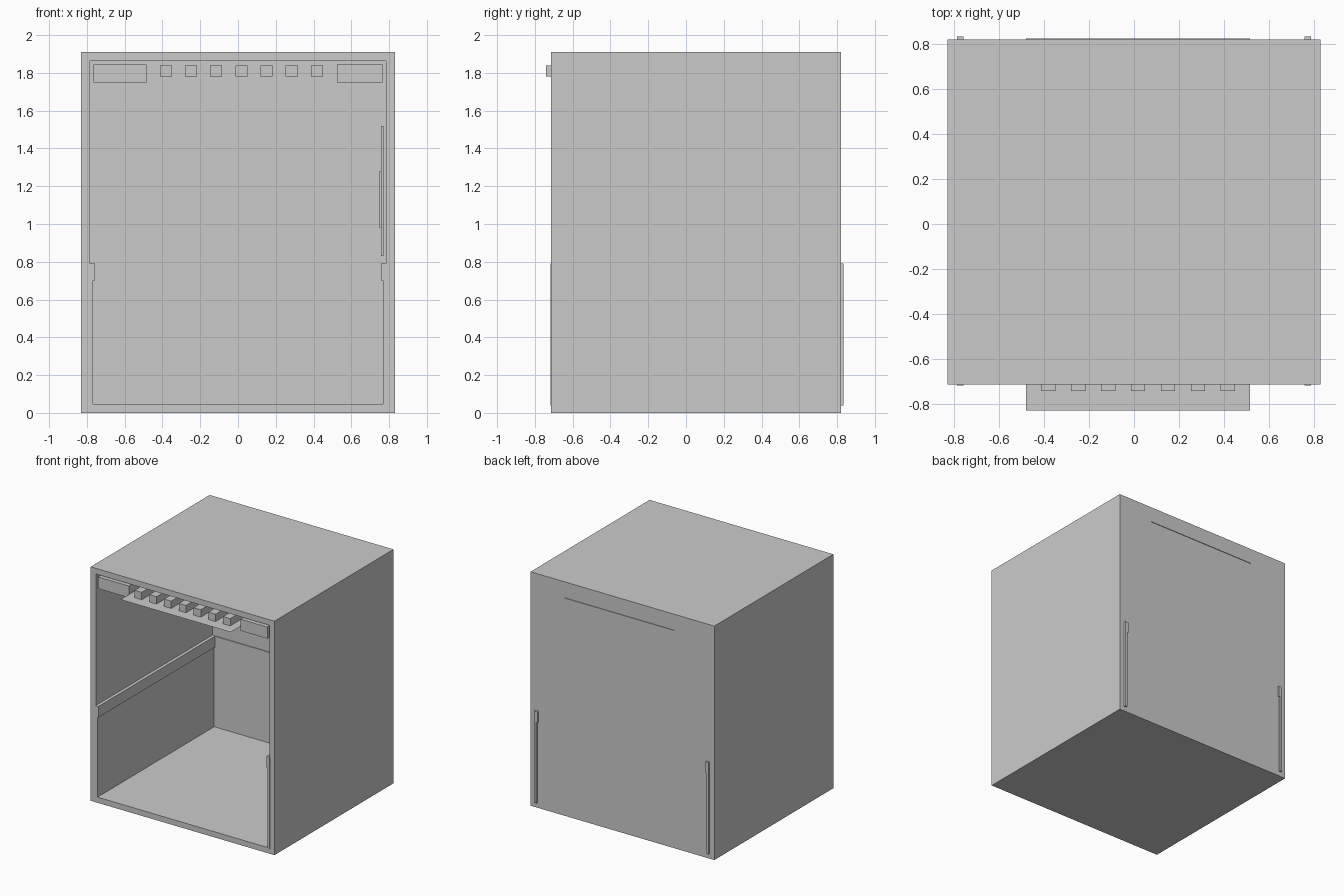
import bpy
import bmesh

cube = bpy.data.objects.get("Cube")
if cube:
    bpy.data.objects.remove(cube, do_unlink=True)

grey = bpy.data.materials.new("light_grey")
grey.use_nodes = True
COLOUR = (0.6, 0.6, 0.6, 1)
grey.diffuse_color = COLOUR
grey.node_tree.nodes["Principled BSDF"].inputs["Base Color"].default_value = COLOUR


def finish(bm, name):
    bmesh.ops.recalc_face_normals(bm, faces=bm.faces)
    mesh = bpy.data.meshes.new(name)
    bm.to_mesh(mesh)
    bm.free()
    mesh.materials.append(grey)
    obj = bpy.data.objects.new(name, mesh)
    bpy.context.collection.objects.link(obj)
    return obj


def box_mesh(x, y, z):
    """Box spanning the three (low, high) ranges."""
    bm = bmesh.new()
    bmesh.ops.create_cube(bm, size=1)
    for v in bm.verts:
        for i, (low, high) in enumerate((x, y, z)):
            v.co[i] = low if v.co[i] < 0 else high
    return bm


def box(name, x, y, z):
    return finish(box_mesh(x, y, z), name)


FRONT, BACK, INNER_BACK = -0.715, 0.82, 0.79
WALL, INNER_X, CEILING = 0.065, 0.765, 1.845

# Cabinet: a box with an inset front pushed back to hollow it out
bm = box_mesh((-0.83, 0.83), (FRONT, BACK), (0, 1.91))
front = min(bm.faces, key=lambda f: f.calc_center_median().y)
bmesh.ops.inset_region(bm, faces=[front], thickness=WALL)
pushed = bmesh.ops.extrude_discrete_faces(bm, faces=[front])["faces"][0]
for v in pushed.verts:
    v.co.y = INNER_BACK
finish(bm, "cabinet")

# Ceiling blocks either side of the sliding shelf
box("ceiling_block_right", (-INNER_X, -0.485), (FRONT, INNER_BACK), (1.75, CEILING))
box("ceiling_block_left", (0.525, INNER_X), (FRONT, INNER_BACK), (1.75, CEILING))

# Paper-thin shelf running through the full depth
bm = bmesh.new()
corners = ((-0.48, -0.83), (0.515, -0.83), (0.515, 0.825), (-0.48, 0.825))
bm.faces.new([bm.verts.new((x, y, 1.78)) for x, y in corners])
finish(bm, "sliding_shelf")

# Row of seven small blocks on the shelf
for i in range(7):
    x = -0.382 + i * 0.1333
    box(f"shelf_block_{i + 1}", (x - 0.032, x + 0.032), (-0.742, -0.5), (1.78, 1.84))

# Side liners, each with a slightly thicker lip along the top
for side, s in (("left", 1), ("right", -1)):
    for part, inner, low, high in (("liner", 0.768, 0.04, 0.7), ("lip", 0.758, 0.7, 0.79)):
        box(f"{side}_{part}", sorted((s * inner, s * 0.788)), (FRONT - 0.003, 0.835), (low, high))

# Lip across the back wall
box("back_lip", (-0.76, 0.76), (0.783, 0.8), (0.7, 0.79))

# Thin panel on the inside of the left wall, with a raised centre
box("wall_panel", (0.758, 0.77), (-0.3, 0.4), (0.83, 1.52))
box("wall_panel_centre", (0.75, 0.76), (-0.1, 0.2), (0.98, 1.28))
